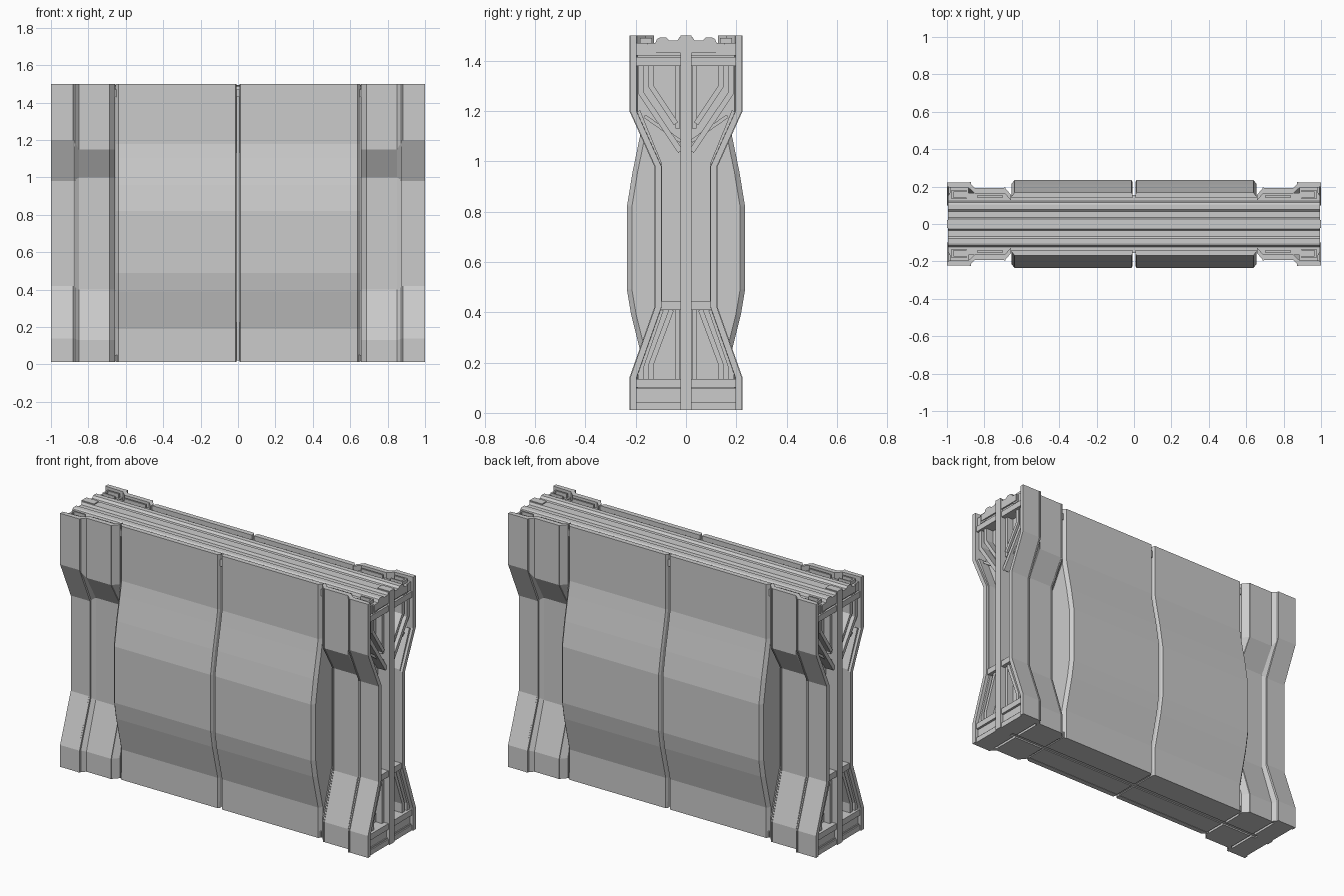
import bpy, bmesh
from mathutils import Vector

if "Cube" in bpy.data.objects:
    bpy.data.objects.remove(bpy.data.objects["Cube"])

BOT, TOP = 0.012, 1.5


def loft(name, rings, axes=(True, True)):
    """Skin closed (y, z) rings placed at increasing x, then mirror."""
    bm = bmesh.new()
    loops = [[bm.verts.new((x, y, z)) for y, z in ring] for x, ring in rings]
    n = len(loops[0])
    for a, b in zip(loops, loops[1:]):
        for i in range(n):
            j = (i + 1) % n
            bm.faces.new((a[i], a[j], b[j], b[i]))
    bm.faces.new(loops[0][::-1])
    bm.faces.new(loops[-1])
    bmesh.ops.recalc_face_normals(bm, faces=bm.faces)
    me = bpy.data.meshes.new(name)
    bm.to_mesh(me)
    bm.free()
    ob = bpy.data.objects.new(name, me)
    bpy.context.collection.objects.link(ob)
    if any(axes):
        m = ob.modifiers.new("mirror", 'MIRROR')
        m.use_axis = (axes[0], axes[1], False)
        m.use_mirror_merge = False
    return ob


def box(name, x, y, z, axes=(True, True)):
    ring = [(y[0], z[0]), (y[1], z[0]), (y[1], z[1]), (y[0], z[1])]
    return loft(name, [(x[0], ring), (x[1], ring)], axes)


def strip(name, path, width, x0, x1):
    """Flat bar following a (y, z) path with mitred corners."""
    p = [Vector(q) for q in path]
    left, right = [], []
    for i, q in enumerate(p):
        d1 = (q - p[i - 1]).normalized() if i else (p[1] - q).normalized()
        d2 = (p[i + 1] - q).normalized() if i < len(p) - 1 else d1
        n1, n2 = Vector((-d1.y, d1.x)), Vector((-d2.y, d2.x))
        m = (n1 + n2).normalized()
        m *= width / 2 / m.dot(n1)
        left.append(tuple(q + m))
        right.append(tuple(q - m))
    ring = left + right[::-1]
    return loft(name, [(x0, ring), (x1, ring)])


def shell(prof, dy, t):
    outer = [(y + dy, z) for y, z in prof]
    return outer + [(y - t, z) for y, z in reversed(outer)]


# Side profiles (y, z)
outer_p = [(.222, BOT), (.222, .14), (.123, .42), (.123, .98), (.222, 1.2), (.222, TOP)]
mid_p = [(.192, BOT), (.192, .13), (.105, .40), (.105, 1.0), (.192, 1.15), (.192, TOP)]
panel_p = [(.168, BOT), (.168, .19), (.188, .27), (.218, .39), (.235, .49), (.235, .82),
           (.212, .96), (.183, 1.1), (.168, 1.18), (.168, TOP)]

# Waisted wings at the four corners, stepping from the end to the panel
loft("corner_wing", [(.658, shell(mid_p, -.035, .03)), (.69, shell(mid_p, 0, .03)),
                     (.85, shell(mid_p, 0, .03)), (.882, shell(outer_p, 0, .03)),
                     (1.0, shell(outer_p, 0, .025))])

# Raised seam ribs on the wing steps
for nm, prof, xs in (("wing_seam_outer", outer_p, (.872, .88)), ("wing_seam_inner", mid_p, (.688, .696))):
    loft(nm, [(x, shell(prof, .003, .012)) for x in xs])

# Bulging main panels with chamfered ends, split by a narrow centre gap
def panel_ring(dy):
    return [(y + dy, z) for y, z in panel_p] + [(.138, TOP), (.138, BOT)]
loft("bulge_panel", [(.007, panel_ring(-.012)), (.014, panel_ring(0)),
                     (.638, panel_ring(0)), (.655, panel_ring(-.02))])

# Inner core, floor and end walls
box("core", (-.655, .655), (-.137, .137), (.02, 1.45), (False, False))
box("floor_plate", (.008, .652), (.012, .16), (BOT + .002, .05))
box("floor_end", (.665, .86), (.012, .165), (BOT, .05))
box("floor_outer_end", (.875, .985), (.012, .2), (BOT, .05))
box("floor_spine", (-.99, .99), (-.011, .011), (.02, .05), (False, False))
wall = [(y - .02, z) for y, z in outer_p[:-1]] + [(.202, 1.45)]
wall = wall + [(-y, z) for y, z in reversed(wall)]
loft("end_wall", [(.90, wall), (.925, wall)], (True, False))

# Ridged top cap running the full length
half = [(.155, 1.43), (.155, 1.47), (.122, 1.47), (.115, 1.487), (.105, 1.492), (.078, 1.492),
        (.066, 1.48), (.034, 1.48), (.026, 1.494)]
cap = half + [(-y, z) for y, z in reversed(half)]
loft("top_cap", [(-.995, cap), (.995, cap)], (False, False))

# Pocketed blocks on top of the wings
box("top_ledge", (.68, .99), (.12, .165), (1.42, 1.465))
box("top_pocket_base", (.885, .985), (.12, .2), (1.42, 1.465))
for i, (x, y) in enumerate([((.70, .84), (.142, .152)), ((.895, .975), (.172, .182)),
                            ((.965, .975), (.135, .182)), ((.895, .975), (.135, .143))]):
    box(f"top_pocket_rib_{i}", x, y, (1.46, 1.49))

# End frame: post, cross beams
box("end_post", (.92, 1.0), (-.022, .022), (BOT, TOP), (True, False))
for nm, w, z, x1 in (("beam_top", .2, (1.42, 1.47), .985), ("beam_upper", .2, (1.38, 1.415), .992),
                     ("beam_waist", .113, (.41, .445), .992), ("beam_lower", .2, (.10, .135), .992),
                     ("beam_foot", .2, (.045, .098), .98), ("beam_base", .2, (BOT, .043), .992)):
    box(nm, (.92, x1), (-w, w), z, (True, False))

# End frame: side fillets and angled struts
box("post_fillet_upper", (.92, .965), (.024, .042), (1.13, 1.38))
box("post_fillet_lower", (.92, .965), (.024, .042), (.135, .41))
strip("strut_upper_inner", [(.14, 1.38), (.14, 1.30), (.04, 1.15)], .02, .92, .975)
strip("strut_upper_outer", [(.178, 1.38), (.178, 1.27), (.022, 1.04)], .022, .92, .98)
strip("strut_brace", [(.165, 1.18), (.022, 1.01 + .07)], .014, .92, .965)
strip("side_rail", [(.19, 1.20), (.104, .99), (.104, .43)], .016, .92, .985)
strip("strut_lower_inner", [(.058, .41), (.14, .19), (.14, .135)], .02, .92, .975)
strip("strut_lower_outer", [(.10, .41), (.18, .18), (.18, .135)], .022, .92, .98)
